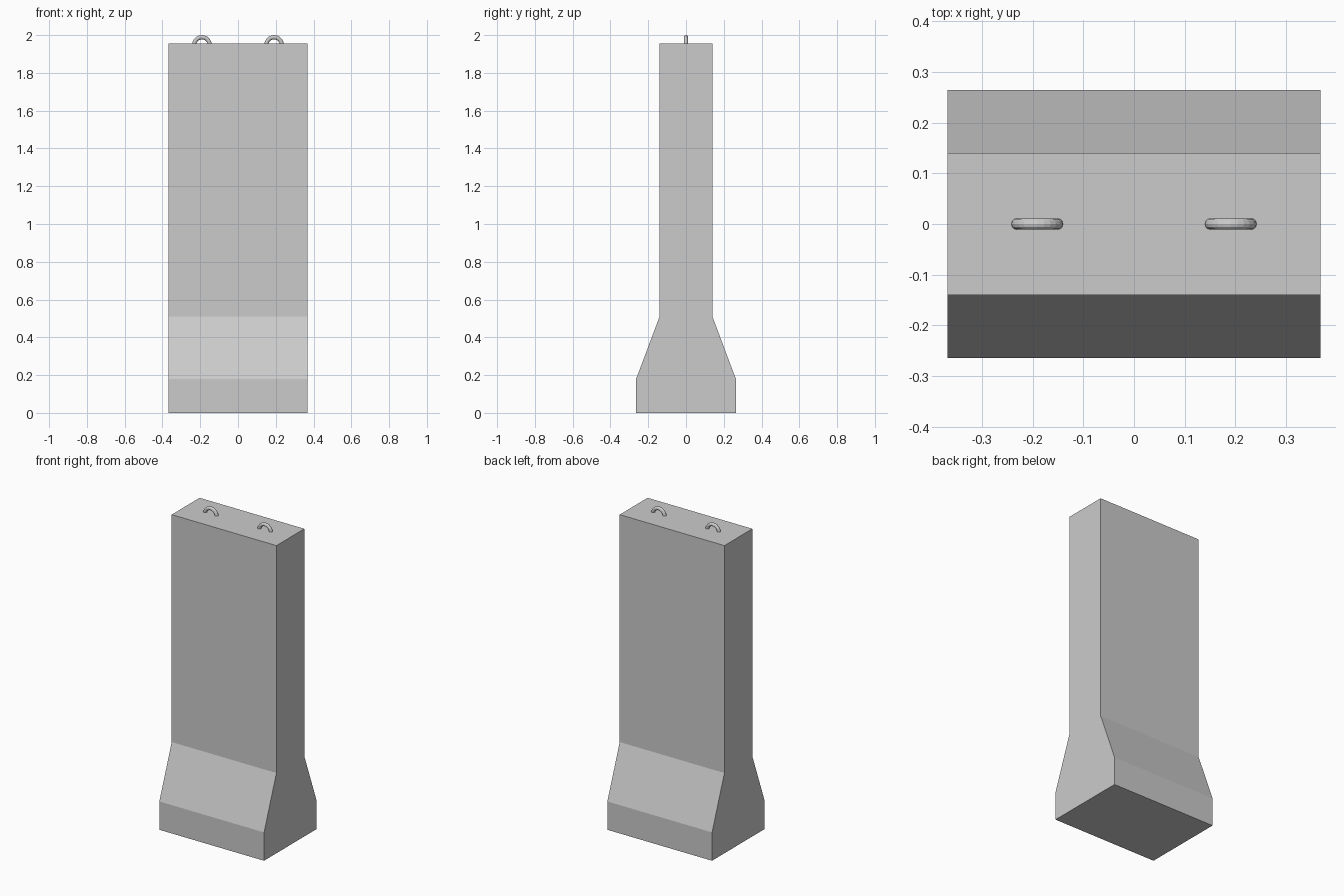
import bpy, bmesh
from math import pi, cos, sin
from mathutils import Vector

if "Cube" in bpy.data.objects:
    bpy.data.objects.remove(bpy.data.objects["Cube"])

HALF_X, TOP = 0.368, 1.955


def make_object(name, bm):
    bmesh.ops.recalc_face_normals(bm, faces=bm.faces)
    mesh = bpy.data.meshes.new(name)
    bm.to_mesh(mesh)
    bm.free()
    obj = bpy.data.objects.new(name, mesh)
    bpy.context.collection.objects.link(obj)
    return obj


# Concrete slab with flared foot: mirrored side profile extruded along x
half = [(0.264, 0.0), (0.264, 0.18), (0.14, 0.51), (0.14, TOP)]
profile = half + [(-y, z) for y, z in reversed(half)]
bm = bmesh.new()
face = bm.faces.new([bm.verts.new((-HALF_X, y, z)) for y, z in profile])
ext = bmesh.ops.extrude_face_region(bm, geom=[face], use_keep_orig=True)
moved = [g for g in ext["geom"] if isinstance(g, bmesh.types.BMVert)]
bmesh.ops.translate(bm, verts=moved, vec=(2 * HALF_X, 0, 0))
make_object("barrier_body", bm)


# Lifting loop: round bar swept through a half circle, ends sunk in the top
def lifting_loop(name, x, radius=0.041, bar=0.011, sides=12, steps=12):
    bm = bmesh.new()
    angles = [2 * pi * i / sides for i in range(sides)]
    ring = [bm.verts.new((radius + bar * cos(a), bar * sin(a), 0)) for a in angles]
    start = bm.faces.new(ring)
    edges = list(start.edges)
    res = bmesh.ops.spin(bm, geom=edges, cent=(0, 0, 0), axis=(0, 1, 0),
                         angle=-pi, steps=steps, dvec=Vector())
    end = [g for g in res["geom_last"] if isinstance(g, bmesh.types.BMEdge)]
    bmesh.ops.contextual_create(bm, geom=end)
    obj = make_object(name, bm)
    obj.location = (x, 0, 2.0 - radius - bar)


lifting_loop("lifting_loop_left", -0.191)
lifting_loop("lifting_loop_right", 0.191)
